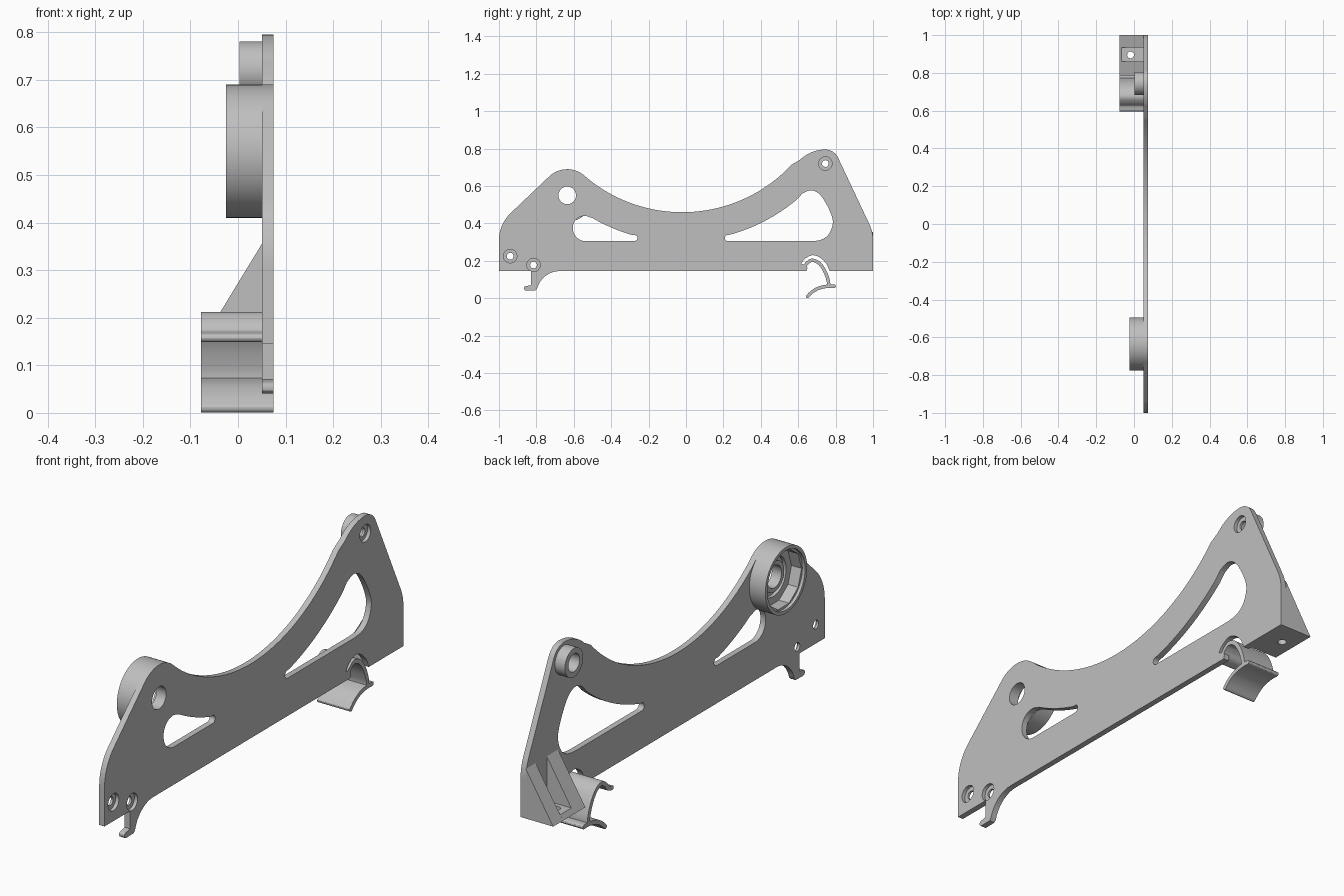
import bpy, bmesh, math
from mathutils import Matrix, Vector

cube = bpy.data.objects.get("Cube")
if cube:
    bpy.data.objects.remove(cube, do_unlink=True)

grey = bpy.data.materials.new("plain grey")
grey.use_nodes = True
COLOR = (0.52, 0.52, 0.52, 1)
grey.diffuse_color = COLOR
grey.node_tree.nodes["Principled BSDF"].inputs["Base Color"].default_value = COLOR

ALONG_X = Matrix(((0, 0, 1, 0), (1, 0, 0, 0), (0, 1, 0, 0), (0, 0, 0, 1)))
ALONG_Y = Matrix(((1, 0, 0, 0), (0, 0, -1, 0), (0, 1, 0, 0), (0, 0, 0, 1)))
FRONT, BACK = 0.075, 0.05


def arc(cy, cz, r, a0, a1, n=12):
    """Points on an arc, angles in degrees."""
    angles = [math.radians(a0 + (a1 - a0) * i / n) for i in range(n + 1)]
    return [(cy + r * math.cos(a), cz + r * math.sin(a)) for a in angles]


def circle(cy, cz, r, n=40):
    return arc(cy, cz, r, 0, 360 - 360 / n, n - 1)


def smooth(points, n=6):
    """Smooth curve through a few points."""
    p = [Vector(q) for q in [points[0], *points, points[-1]]]
    out = []
    for a, b, c, d in zip(p, p[1:], p[2:], p[3:]):
        for i in range(n):
            t = i / n
            out.append(tuple(0.5 * (2 * b + (c - a) * t + (2 * a - 5 * b + 4 * c - d) * t * t
                                    + (3 * b - a - 3 * c + d) * t ** 3)))
    return out + [tuple(points[-1])]


def ribbon(points, width):
    """Closed outline of a strip with rounded ends."""
    p = [Vector(q) for q in points]
    left, right = [], []
    for i, q in enumerate(p):
        d = (p[min(i + 1, len(p) - 1)] - p[max(i - 1, 0)]).normalized() * width / 2
        left.append((q.x - d.y, q.y + d.x))
        right.append((q.x + d.y, q.y - d.x))

    def cap(q, other):
        a = math.degrees(math.atan2(q.y - other.y, q.x - other.x))
        return arc(q.x, q.y, width / 2, a + 90, a - 90, 6)[1:-1]
    return left + cap(p[-1], p[-2]) + right[::-1] + cap(p[0], p[1])


def extrude(name, loops, lo, hi, matrix=ALONG_X):
    """Filled outline, later loops being holes, extruded between two depths."""
    curve = bpy.data.curves.new(name, "CURVE")
    curve.dimensions, curve.fill_mode = "2D", "BOTH"
    curve.extrude = (hi - lo) / 2
    for loop in loops:
        s = curve.splines.new("POLY")
        s.points.add(len(loop) - 1)
        for point, (u, v) in zip(s.points, loop):
            point.co = (u, v, 0, 1)
        s.use_cyclic_u = True
    temp = bpy.data.objects.new(name, curve)
    bpy.context.collection.objects.link(temp)
    bpy.context.view_layer.update()
    mesh = bpy.data.meshes.new_from_object(temp.evaluated_get(bpy.context.evaluated_depsgraph_get()))
    bpy.data.objects.remove(temp, do_unlink=True)
    mesh.transform(matrix @ Matrix.Translation((0, 0, (lo + hi) / 2)))
    bm = bmesh.new()
    bm.from_mesh(mesh)
    bmesh.ops.remove_doubles(bm, verts=bm.verts, dist=0.0002)
    bmesh.ops.recalc_face_normals(bm, faces=bm.faces)
    bm.to_mesh(mesh)
    bm.free()
    mesh.name = name
    mesh.materials.clear()
    mesh.materials.append(grey)
    obj = bpy.data.objects.new(name, mesh)
    bpy.context.collection.objects.link(obj)
    return obj


def cut(obj, cutter):
    mod = obj.modifiers.new("cut", "BOOLEAN")
    mod.operation, mod.solver, mod.object = "DIFFERENCE", "EXACT", cutter
    cutter.hide_render = True
    cutter.hide_set(True)


# Side plate outline, with clip notch and small hook in the lower edge
notch = smooth([(0.768, 0.145), (0.75, 0.185), (0.715, 0.218), (0.675, 0.23), (0.635, 0.21),
                (0.617, 0.185), (0.632, 0.18), (0.648, 0.165), (0.645, 0.145)])
hook = (arc(-0.675, 0.02, 0.125, 90, 165) + [(-0.805, 0.042)]
        + arc(-0.855, 0.053, 0.012, 270, 90, 6) + [(-0.83, 0.07), (-0.83, 0.145)])
outline = ([(-1, 0.145)] + arc(-0.8, 0.31, 0.2, 180, 135) + arc(-0.635, 0.55, 0.14, 135, 50)
           + arc(-0.02, 1.26, 0.8, 232, 317, 40) + arc(0.745, 0.6, 0.195, 134, 92)
           + arc(0.745, 0.72, 0.075, 90, 25) + arc(0.8, 0.31, 0.2, 25, 0)
           + [(1, 0.145)] + notch + hook)

# Tapered windows, their upper edges concentric with the saddle
left_window = (arc(-0.535, 0.375, 0.07, 270, 180) + arc(-0.543, 0.378, 0.062, 176, 62)
               + arc(-0.02, 1.26, 0.96, 240, 254, 14) + arc(-0.277, 0.322, 0.017, 75, -90, 8))
right_window = (arc(0.225, 0.322, 0.017, 270, 105, 8) + arc(-0.02, 1.26, 0.955, 285.5, 310, 20)
                + smooth([(0.622, 0.56), (0.668, 0.577), (0.715, 0.555), (0.755, 0.495),
                          (0.782, 0.43), (0.782, 0.385), (0.76, 0.338), (0.72, 0.312), (0.67, 0.305)]))
screw_holes = [(-0.94, 0.225), (-0.815, 0.178), (0.745, 0.72)]
plate = extrude("side_plate", [outline, left_window, right_window, circle(-0.635, 0.55, 0.047)]
                + [circle(y, z, 0.018, 24) for y, z in screw_holes], BACK, FRONT)
for i, (y, z) in enumerate(screw_holes):
    cut(plate, extrude(f"counterbore_cutter_{i}", [circle(y, z, 0.036)], 0.06, 0.1))

# Round hub: outer ring, faceted inner socket and a collar round the bore
extrude("hub_ring", [circle(-0.635, 0.55, 0.14, 64), circle(-0.635, 0.55, 0.126, 64)], -0.025, BACK)
extrude("hub_socket", [circle(-0.635, 0.55, 0.13, 64), circle(-0.635, 0.55, 0.121, 10)], -0.012, BACK)
extrude("hub_floor", [circle(-0.635, 0.55, 0.12, 64), circle(-0.635, 0.55, 0.085)], 0.035, BACK)
extrude("hub_collar", [circle(-0.635, 0.55, 0.065), circle(-0.635, 0.55, 0.047)], 0.03, BACK)

# Upper screw boss
extrude("upper_boss", [circle(0.745, 0.72, 0.061), circle(0.745, 0.72, 0.038)], 0.003, BACK)

# Spring clip: arched band with a front lip, lower arm and rear tab
band = smooth([(0.604, 0.158), (0.63, 0.166), (0.648, 0.188), (0.675, 0.203), (0.712, 0.187),
               (0.742, 0.145), (0.76, 0.095), (0.763, 0.066)])
arm = smooth([(0.793, 0.064), (0.755, 0.064), (0.71, 0.054), (0.675, 0.034), (0.65, 0.01)])
for name, path in (("clip_band", band), ("clip_arm", arm)):
    extrude(name, [ribbon(path, 0.018)], -0.078, FRONT - 0.0005)

# Triangular gusset bracket: two cheeks and a drilled floor
wedge = [(-0.078, 0.145), (BACK, 0.145), (BACK, 0.355)]
for name, lo, hi in (("inner_cheek", 0.785, 0.86), ("rear_cheek", 0.935, 1.0)):
    extrude(name, [wedge], -hi, -lo, ALONG_Y)
floor = extrude("bracket_floor", [[(-0.078, 0.145), (BACK, 0.145), (BACK, 0.167), (-0.065, 0.167)]],
                -0.935, -0.86, ALONG_Y)
cut(floor, extrude("floor_hole_cutter", [circle(-0.018, 0.895, 0.018, 24)], 0.1, 0.3, Matrix.Identity(4)))

# Bake the cuts, drop the cutters and shade
bpy.context.view_layer.update()
graph = bpy.context.evaluated_depsgraph_get()
for obj in (plate, floor):
    baked = bpy.data.meshes.new_from_object(obj.evaluated_get(graph))
    obj.modifiers.clear()
    obj.data = baked
for obj in list(bpy.context.collection.objects):
    if "_cutter" in obj.name:
        bpy.data.objects.remove(obj, do_unlink=True)
    elif obj.type == "MESH" and grey.name in obj.data.materials:
        bpy.ops.object.select_all(action="DESELECT")
        obj.select_set(True)
        bpy.context.view_layer.objects.active = obj
        bpy.ops.object.shade_smooth_by_angle(angle=math.radians(30))
